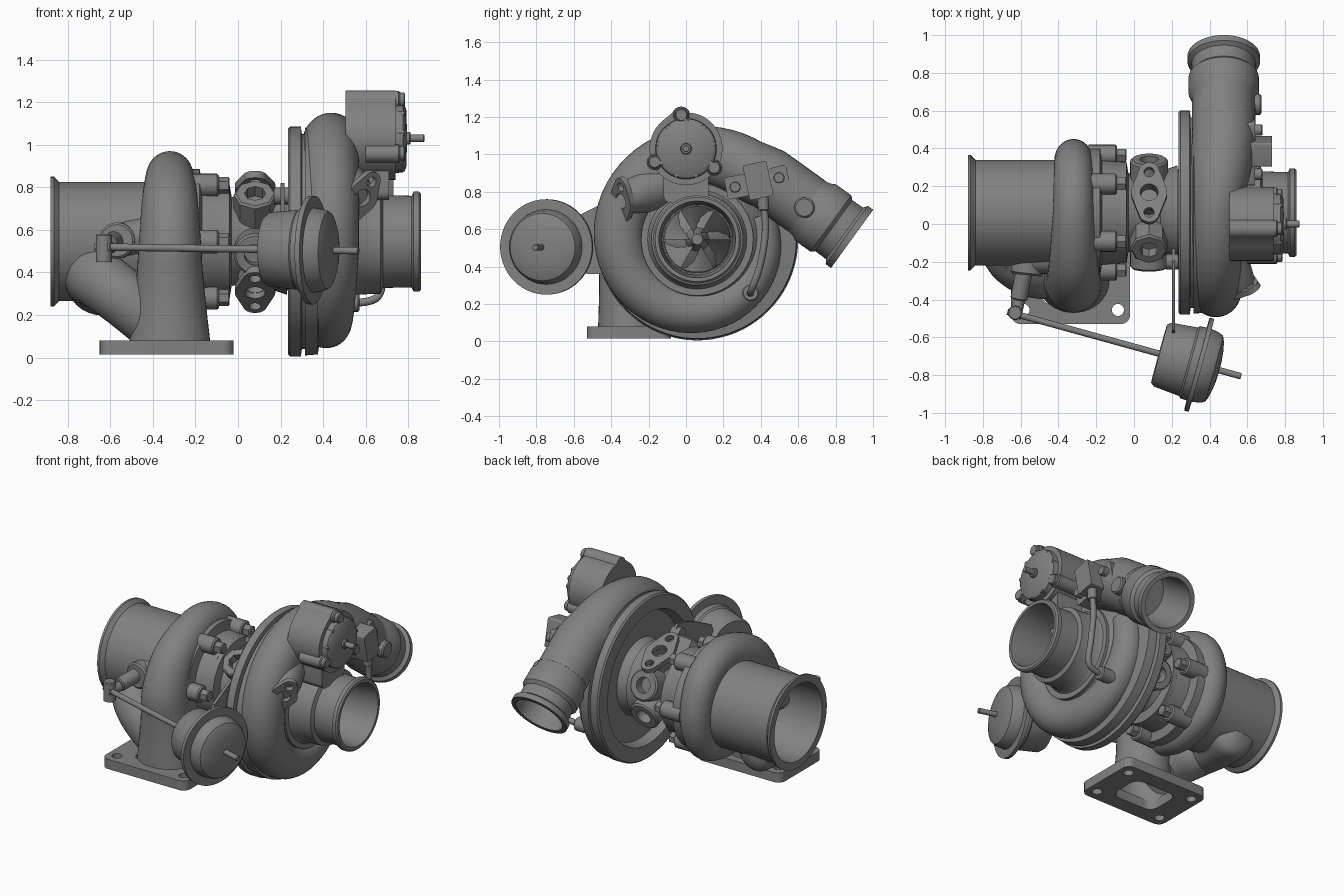
import bpy, bmesh, math
from mathutils import Vector, Matrix

if "Cube" in bpy.data.objects:
    bpy.data.objects.remove(bpy.data.objects["Cube"])

metal = bpy.data.materials.new("cast_grey")
metal.use_nodes = True
GREY = (0.22, 0.22, 0.22, 1)
metal.diffuse_color = GREY
metal.node_tree.nodes["Principled BSDF"].inputs["Base Color"].default_value = GREY

X, Y, Z = Vector((1, 0, 0)), Vector((0, 1, 0)), Vector((0, 0, 1))
SHAFT = Vector((0, 0.06, 0.545))
parts = []


def finish(name, bm):
    bmesh.ops.remove_doubles(bm, verts=bm.verts, dist=0.0002)
    bmesh.ops.recalc_face_normals(bm, faces=bm.faces)
    mesh = bpy.data.meshes.new(name)
    bm.to_mesh(mesh)
    bm.free()
    mesh.materials.append(metal)
    obj = bpy.data.objects.new(name, mesh)
    bpy.context.collection.objects.link(obj)
    parts.append(obj)
    return obj


def frame(origin, axis, up=None):
    w = Vector(axis).normalized()
    if up is None:
        up = X if abs(w.z) > 0.9 else Z
    u = (up - w * up.dot(w)).normalized()
    v = w.cross(u)
    m = Matrix((u, v, w)).transposed().to_4x4()
    m.translation = Vector(origin)
    return m


def skin(bm, rings):
    for a, b in zip(rings, rings[1:]):
        n = len(a)
        for i in range(n):
            j = (i + 1) % n
            bm.faces.new((a[i], a[j], b[j], b[i]))


def lathe(name, profile, origin, axis, seg=48):
    """Spin (distance, radius) pairs about an axis."""
    bm, m, rings = bmesh.new(), frame(origin, axis), []
    for t, r in profile:
        rings.append([bm.verts.new(m @ Vector((max(r, 1e-5) * math.cos(a), max(r, 1e-5) * math.sin(a), t)))
                      for a in (math.tau * i / seg for i in range(seg))])
    skin(bm, rings)
    return finish(name, bm)


def rod(name, a, b, r, seg=20):
    a, b = Vector(a), Vector(b)
    length = (b - a).length
    c = min(r * 0.15, 0.01)
    return lathe(name, [(0, 0), (0, r), (length - c, r), (length, r - c), (length, 0)], a, b - a, seg)


def smooth_rows(rows, n=5):
    rows, out = [Vector(r) for r in rows], []
    for i in range(len(rows) - 1):
        p, q = rows[i], rows[i + 1]
        m0 = (q - rows[max(i - 1, 0)]) / 2
        m1 = (rows[min(i + 2, len(rows) - 1)] - p) / 2
        for k in range(n):
            t = k / n
            s = t * t * (3 - 2 * t)
            out.append(p * (1 - s) + q * s + m0 * (t * (1 - t) ** 2) - m1 * (t * t * (1 - t)))
    return out + [rows[-1]]


def sweep(name, rows, ref, seg=32, open_start=False):
    """Tube through (x, y, z, radius along ref, other radius) rows."""
    bm, rings = bmesh.new(), []
    pts = [Vector(r[:3]) for r in rows]
    for i, row in enumerate(rows):
        tangent = pts[min(i + 1, len(pts) - 1)] - pts[max(i - 1, 0)]
        m = frame(pts[i], tangent, ref)
        rings.append([bm.verts.new(m @ Vector((row[3] * math.cos(a), row[4] * math.sin(a), 0)))
                      for a in (math.tau * k / seg for k in range(seg))])
    skin(bm, rings)
    if not open_start:
        bm.faces.new(rings[0])
    bm.faces.new(rings[-1])
    return finish(name, bm)


def arc(cx, cy, r, start=0, end=360, n=20):
    full = end - start == 360
    return [(cx + r * math.cos(a), cy + r * math.sin(a)) for a in
            (math.radians(start + (end - start) * i / (n if full else n - 1)) for i in range(n))]


def rounded(hx, hy, r):
    out = []
    for k, (sx, sy) in enumerate(((1, 1), (-1, 1), (-1, -1), (1, -1))):
        out += arc(sx * (hx - r), sy * (hy - r), r, 90 * k, 90 * k + 90, 6)
    return out


def plate(name, loops, m, thick):
    """Extrude an outline with holes along the frame's third axis."""
    bm, edges = bmesh.new(), []
    for loop in loops:
        vs = [bm.verts.new((x, y, 0)) for x, y in loop]
        edges += [bm.edges.new((vs[i - 1], vs[i])) for i in range(len(vs))]
    bmesh.ops.triangle_fill(bm, edges=edges, use_beauty=True)
    geo = bmesh.ops.extrude_face_region(bm, geom=bm.faces[:])["geom"]
    bmesh.ops.translate(bm, verts=[g for g in geo if isinstance(g, bmesh.types.BMVert)], vec=(0, 0, thick))
    bmesh.ops.transform(bm, matrix=m, verts=bm.verts)
    return finish(name, bm)


def lug_plate(name, m, thick, wide, reach, tip):
    """Two-bolt flange with a centre hole."""
    outline = (arc(reach, 0, tip, -60, 60, 8) + arc(0, 0, wide, 75, 105, 5)
               + arc(-reach, 0, tip, 120, 240, 8) + arc(0, 0, wide, 255, 285, 5))
    holes = [arc(0, 0, wide / 2), arc(reach, 0, tip / 2), arc(-reach, 0, tip / 2)]
    return plate(name, [outline] + holes, m, thick)


def radial(deg, dist=1.0):
    a = math.radians(deg)
    return Vector((0, math.cos(a) * dist, math.sin(a) * dist))


def wheel(name, x, way, radius, count):
    lathe(name + "_hub", [(0, radius), (way * .02, radius * .9), (way * .08, radius * .35),
                          (way * .15, radius * .2), (way * .19, radius * .16), (way * .19, 0)], SHAFT + X * x, X)
    bm = bmesh.new()
    for k in range(count):
        for i in range(5):
            quad = []
            for s, r in ((i, .2), (i, .98), (i + 1, .98), (i + 1, .2)):
                quad.append(bm.verts.new(SHAFT + X * (x + way * s * .03) + radial(360 * k / count + s * 12, radius * r)))
            bm.faces.new(quad)
    finish(name + "_blades", bm)


# Turbine side: outlet pipe, scroll, inlet flange
lathe("exhaust_outlet", [(-.36, 0), (-.42, .2), (-.6, .24), (-.88, .255), (-.88, .305), (-.865, .305), (-.84, .28),
                         (-.3, .28), (-.25, .34), (-.18, .34), (-.17, .28), (-.07, .27), (-.07, 0)], SHAFT, X, 64)
wheel("turbine_wheel", -.41, -1, .2, 10)
scroll = [(-.3, .07, .19, .17), (-.295, .25, .17, .17), (-.305, .4, .155, .16), (-.3, .55, .145, .16),
          (-.2, .745, .13, .135), (.06, .855, .11, .115), (.27, .765, .105, .11), (.345, .545, .1, .105),
          (.27, .34, .095, .1), (.06, .26, .09, .09), (-.13, .3, .08, .08)]
sweep("turbine_scroll", smooth_rows([(-.32,) + p for p in scroll]), X, 40, True)
bolts = [arc(sx * .25, sy * .15, .032) for sx in (-1, 1) for sy in (-1, 1)]
plate("inlet_flange", [rounded(.315, .225, .05), rounded(.16, .12, .06)] + bolts,
      frame((-.335, -.305, .015), Z, X), .065)
for k in range(6):
    spot = SHAFT + radial(60 * k, .305)
    rod(f"turbine_boss_{k}", spot - X * .24, spot - X * .09, .055)
    rod(f"turbine_bolt_{k}", spot - X * .09, spot - X * .04, .038, 6)

# Wastegate elbow, kept outside the outlet bore
elbow = [(-.42, -.27, .18, .13, .13), (-.55, -.25, .29, .135, .135), (-.66, -.16, .37, .14, .14),
         (-.67, -.02, .36, .14, .14), (-.65, .13, .34, .14, .14), (-.63, .2, .33, .12, .12), (-.62, .24, .33, .03, .03)]
for vert in sweep("wastegate_elbow", smooth_rows(elbow), X + Z).data.vertices:
    out = vert.co - SHAFT
    out.x = 0
    if out.length < .27:
        vert.co += out.normalized() * (.27 - out.length)

# Wastegate lever and actuator
rod("wastegate_boss", (-.55, -.1, .55), (-.57, -.27, .55), .085)
rod("wastegate_boss_web", (-.56, -.18, .55), (-.4, -.18, .58), .085)
rod("wastegate_spindle", (-.58, -.24, .55), (-.61, -.4, .53), .045)
rod("wastegate_lever", (-.6, -.36, .52), (-.63, -.5, .52), .032)
rod("rod_end", (-.63, -.47, .45), (-.63, -.47, .58), .038)
start, centre = Vector((-.67, -.465, .52)), Vector((.345, -.745, .505))
push = (centre - start).normalized()
rod("push_rod", start, centre, .017)
rod("push_rod_tip", centre, centre + push * .23, .017)
lathe("actuator_can", [(-.22, 0), (-.22, .16), (-.2, .175), (-.06, .188), (-.05, .198), (-.012, .2), (-.012, .255),
                       (.012, .255), (.012, .2), (.06, .192), (.082, .18), (.095, .15), (.105, .1), (.11, .05),
                       (.11, 0)], centre, push, 56)
bracket = [(-.13, .74), (-.2, .82), (-.3, .8), (-.42, .75), (-.56, .68), (-.62, .5), (-.53, .36), (-.45, .36),
           (-.4, .6), (-.28, .68)]
plate("actuator_bracket", [bracket], frame((.2, 0, 0), X, Y), .018)
rod("bracket_bolt", (.17, -.2, .76), (.24, -.2, .76), .04)

# Bearing housing with oil and water ports
lathe("bearing_housing", [(-.08, 0), (-.08, .27), (-.04, .27), (-.03, .21), (.03, .19), (.14, .19),
                          (.17, .23), (.23, .25), (.23, 0)], SHAFT, X)
for k, deg in enumerate((131, 192, 20, -22)):
    lathe(f"water_port_{k}", [(.1, .1), (.29, .1), (.3, .09), (.3, .05), (.24, .05), (.24, 0)],
          SHAFT + X * .08, radial(deg), 8 if k == 0 else 28)
for name, deg in (("oil_inlet", 68), ("oil_drain", 236)):
    out = radial(deg)
    lathe(name + "_neck", [(.1, .08), (.26, .08), (.26, .045), (.22, .045), (.22, 0)], SHAFT + X * .08, out, 28)
    lug_plate(name + "_flange", frame(SHAFT + X * .08 + out * .255, out, radial(deg + 90)), .035, .095, .115, .055)

# Compressor: back plate, scroll, inlet and outlet
lathe("compressor_back_plate", [(.2, 0), (.2, .22), (.3, .25), (.3, .42), (.235, .44), (.235, .53), (.245, .54),
                                (.295, .54), (.3, .505), (.315, .505), (.315, .535), (.375, .53), (.385, .46),
                                (.42, .3), (.42, 0)], SHAFT, X, 80)
OUT_END, OUT_DIR = Vector((.475, .888, .548)), Vector((0, .81, -.586))
rows = []
for i in range(57):
    s = i / 56
    r = .09 + .075 * s
    flat = min(r, .135 + .27 * max(0, s - .89))
    spot = SHAFT + X * (.298 + flat) + radial(20 - 325.6 * s, .345 + .115 * s)
    rows.append((*spot, flat, r))
for t in (-.55, -.45, -.3):
    rows.append((*(OUT_END + OUT_DIR * t), .168, .168))
sweep("compressor_scroll", rows, X, 40)
lathe("compressor_outlet", [(-.36, 0), (-.36, .16), (-.27, .17), (-.24, .186), (-.14, .186), (-.12, .168),
                            (-.05, .17), (-.035, .192), (0, .192), (0, .16), (-.34, .15), (-.34, 0)],
      OUT_END, OUT_DIR, 56)
lathe("compressor_inlet", [(.38, .4), (.46, .34), (.5, .3), (.52, .3), (.52, .265), (.54, .25), (.67, .245),
                           (.68, .218), (.815, .215), (.825, .235), (.85, .235), (.86, .225), (.86, .205),
                           (.72, .19), (.5, .185), (.46, 0)], SHAFT, X, 64)
wheel("compressor_wheel", .5, 1, .18, 6)
boss = OUT_END + Vector((0, -.255, .167))
rod("outlet_boss", boss, boss + X * .2, .055)

# Relief valve above the inlet
VALVE = Vector((0, 0, 1.03))
plate("valve_body", [arc(-.026, .175, .05, 20, 160, 10) + arc(0, 0, .195, 130, 435, 44)],
      frame(VALVE + X * .505, X, Y), .235)
lathe("valve_cap", [(.72, 0), (.72, .165), (.775, .16), (.79, .14), (.795, 0)], VALVE, X)
plate("valve_neck", [rounded(.12, .13, .04)], frame((.5, 0, .87), X, Y), .21)
rod("valve_pin_collar", VALVE + X * .78, VALVE + X * .81, .03)
rod("valve_pin", VALVE + X * .78, VALVE + X * .875, .018)
for k, deg in enumerate((98, 203, -34)):
    spot = VALVE + radial(deg, .182)
    rod(f"valve_lug_{k}", spot + X * .6, spot + X * .76, .043)
    rod(f"valve_screw_{k}", spot + X * .75, spot + X * .785, .034)
for k in range(9):
    spot = VALVE + radial(40 * k + 10, .15)
    rod(f"valve_rib_{k}", spot + X * .74, spot + X * .785, .014, 8)

# Recirculation port facing front
port, face = Vector((.57, -.325, .76)), Vector((.5, -.75, -.3)).normalized()
sweep("recirculation_pipe", [(*(port - face * .22), .13, .13), (*(port - face * .1), .11, .11), (*port, .08, .08)], X)
lug_plate("recirculation_flange", frame(port, face, Vector((.5, -.1, .75))), .03, .085, .085, .05)

# Boost solenoid and its hose
tilt = radial(12)
plate("solenoid_mount", [rounded(.17, .06, .015)], frame((.54, .38, .85), X, tilt), .1)
plate("solenoid_block", [rounded(.065, .095, .01)], frame((.57, .385, .86), X, tilt), .16)
for k, side in enumerate((-1, 1)):
    spot = Vector((.63, .38, .85)) + tilt * side * .12
    rod(f"solenoid_screw_{k}", spot, spot + X * .05, .03)
rod("hose_fitting", (.68, .41, .8), (.68, .415, .7), .03)
hose = [(.68, .41, .76), (.68, .425, .6), (.68, .4, .42), (.665, .36, .3), (.6, .345, .262), (.45, .34, .255)]
sweep("boost_hose", smooth_rows([p + (.019, .019) for p in hose]), Y, 14)
rod("hose_nipple", (.4, .345, .26), (.57, .345, .26), .045)

# Smooth shading with crisp edges
for obj in bpy.context.selected_objects:
    obj.select_set(False)
for obj in parts:
    obj.select_set(True)
bpy.context.view_layer.objects.active = parts[0]
bpy.ops.object.shade_smooth_by_angle(angle=math.radians(35))
